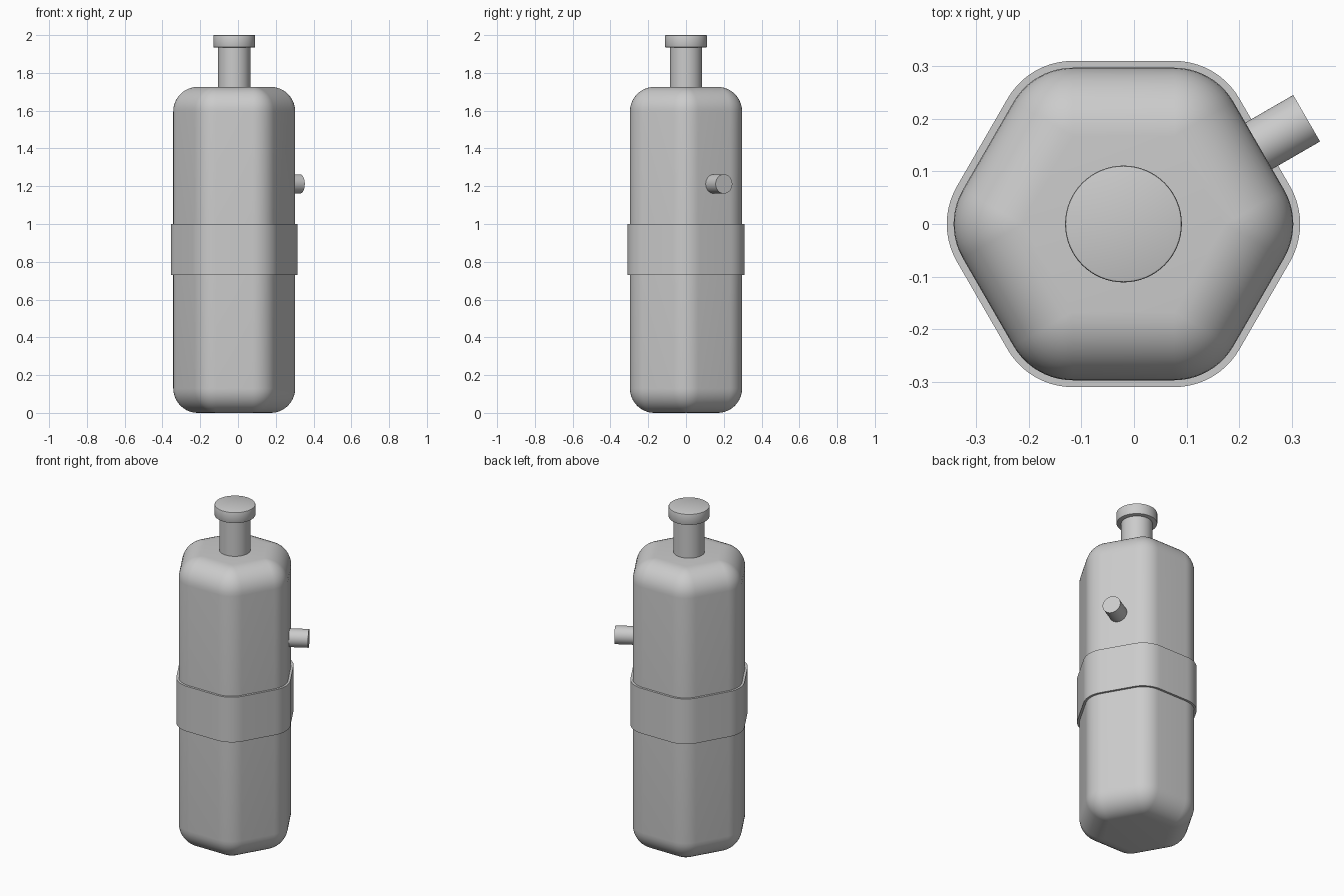
import bpy, bmesh
from math import pi, sin, cos, radians
from mathutils import Matrix, Vector

cube = bpy.data.objects.get("Cube")
if cube:
    bpy.data.objects.remove(cube)

grey = bpy.data.materials.new("plain_grey")
grey.use_nodes = True
colour = (0.6, 0.6, 0.6, 1)
grey.diffuse_color = colour
grey.node_tree.nodes["Principled BSDF"].inputs["Base Color"].default_value = colour

AXIS_X = -0.02  # the vessel's axis
ARC = 10        # steps around each rounding


def finish(bm, name):
    bmesh.ops.recalc_face_normals(bm, faces=bm.faces)
    mesh = bpy.data.meshes.new(name)
    bm.to_mesh(mesh)
    bm.free()
    obj = bpy.data.objects.new(name, mesh)
    bpy.context.collection.objects.link(obj)
    mesh.materials.append(grey)
    bpy.ops.object.select_all(action='DESELECT')
    obj.select_set(True)
    bpy.context.view_layer.objects.active = obj
    bpy.ops.object.shade_smooth_by_angle(angle=radians(35))
    return obj


def hex_loop(apothem, radius, z):
    """Points of a hexagon whose six corners are rounded."""
    points = []
    for k in range(6):
        a = k * pi / 3
        centre = (apothem - radius) / cos(pi / 6)
        for i in range(ARC + 1):
            t = a + (i / ARC - 0.5) * pi / 3
            points.append(Vector((AXIS_X + centre * cos(a) + radius * cos(t),
                                  centre * sin(a) + radius * sin(t), z)))
    return points


def loft(name, sections):
    bm = bmesh.new()
    loops = [[bm.verts.new(p) for p in hex_loop(*s)] for s in sections]
    for low, high in zip(loops, loops[1:]):
        n = len(low)
        for i in range(n):
            j = (i + 1) % n
            bm.faces.new((low[i], low[j], high[j], high[i]))
    bm.faces.new(loops[0])
    bm.faces.new(loops[-1])
    bmesh.ops.remove_doubles(bm, verts=bm.verts, dist=0.0002)
    return finish(bm, name)


def cylinder(name, radius, start, end, bevel=0):
    start, end = Vector(start), Vector(end)
    direction = end - start
    turn = direction.to_track_quat('Z', 'Y').to_matrix().to_4x4()
    bm = bmesh.new()
    bmesh.ops.create_cone(bm, cap_ends=True, segments=64, radius1=radius, radius2=radius,
                          depth=direction.length,
                          matrix=Matrix.Translation((start + end) / 2) @ turn)
    if bevel:
        rims = [e for e in bm.edges if any(len(f.verts) > 4 for f in e.link_faces)]
        bmesh.ops.bevel(bm, geom=rims, offset=bevel, segments=2, profile=0.5, affect='EDGES')
    return finish(bm, name)


# Hexagonal body, every edge rounded by the same radius
ROUND, APOTHEM, TOP = 0.13, 0.297, 1.726
bottom = []
for i in range(ARC + 1):
    t = pi / 2 * (1 - i / ARC)
    r = ROUND * cos(t)
    bottom.append((APOTHEM - ROUND + r, r, ROUND * (1 - sin(t))))
body = bottom + [(a, r, TOP - z) for a, r, z in reversed(bottom)]
loft("body", body)

# Band around the middle
loft("band", [(0.31, 0.143, 0.73), (0.31, 0.143, 1.0)])

# Neck and cap
cylinder("neck", 0.085, (AXIS_X, 0, TOP - 0.02), (AXIS_X, 0, 1.95))
cylinder("cap", 0.111, (AXIS_X, 0, 1.935), (AXIS_X, 0, 2.0), bevel=0.004)

# Side spout, square to one of the flat sides
out = Vector((cos(pi / 6), sin(pi / 6), 0))
base = Vector((AXIS_X, 0, 1.212))
cylinder("spout", 0.051, base + out * 0.25, base + out * 0.402)
